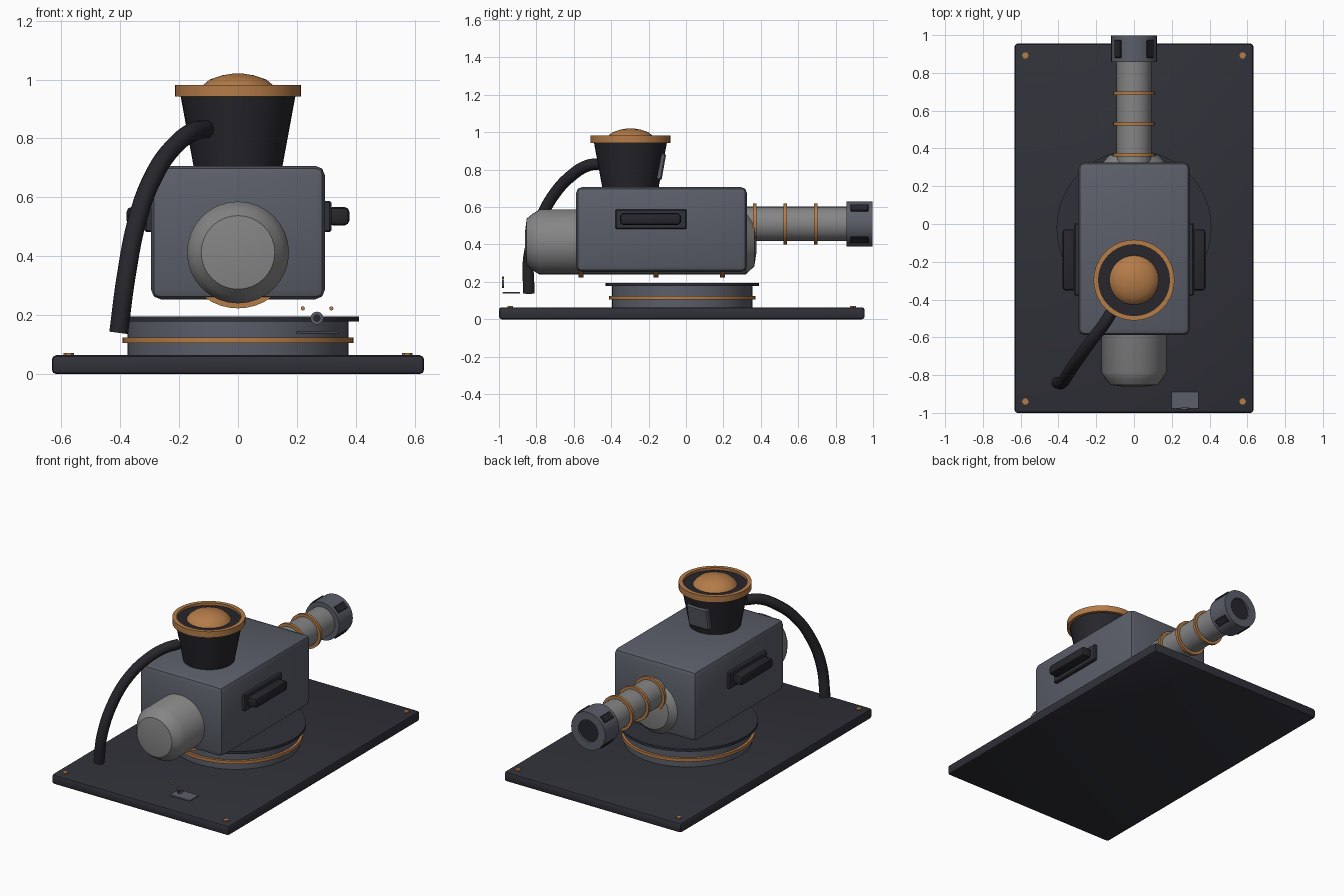
import bpy, bmesh, math
from mathutils import Matrix, Vector

if "Cube" in bpy.data.objects:
    bpy.data.objects.remove(bpy.data.objects["Cube"])


def material(name, rgb):
    m = bpy.data.materials.new(name)
    m.diffuse_color = (*rgb, 1)
    m.use_nodes = True
    m.node_tree.nodes["Principled BSDF"].inputs["Base Color"].default_value = m.diffuse_color
    return m


STEEL = material("blue_grey_steel", (0.105, 0.113, 0.142))
SILVER = material("light_grey_metal", (0.235, 0.235, 0.238))
CHARCOAL = material("charcoal", (0.030, 0.031, 0.041))
BLACK = material("black_rubber", (0.019, 0.019, 0.025))
COPPER = material("copper", (0.46, 0.20, 0.065))


def finish(bm, name, mat, smooth=True):
    bmesh.ops.recalc_face_normals(bm, faces=bm.faces)
    me = bpy.data.meshes.new(name)
    bm.to_mesh(me)
    bm.free()
    me.materials.append(mat)
    ob = bpy.data.objects.new(name, me)
    bpy.context.collection.objects.link(ob)
    if smooth:
        bpy.ops.object.select_all(action='DESELECT')
        ob.select_set(True)
        bpy.context.view_layer.objects.active = ob
        bpy.ops.object.shade_smooth_by_angle(angle=math.radians(35))
    return ob


def box(name, mat, lo, hi, bevel=0, segments=2, matrix=None):
    bm = bmesh.new()
    lo, hi = Vector(lo), Vector(hi)
    bmesh.ops.create_cube(bm, size=1)
    bmesh.ops.scale(bm, vec=hi - lo, verts=bm.verts)
    if bevel:
        bmesh.ops.bevel(bm, geom=bm.edges[:], offset=bevel, segments=segments,
                        profile=0.5, affect='EDGES')
    if matrix:
        bmesh.ops.transform(bm, matrix=matrix, verts=bm.verts)
    bmesh.ops.translate(bm, vec=(lo + hi) / 2, verts=bm.verts)
    return finish(bm, name, mat)


def lathe(name, mat, profile, centre, axis='Z', sides=40, closed=False):
    """Spin (radius, height) points; ends are capped unless the profile is a closed ring."""
    bm = bmesh.new()
    rings = []
    for r, h in profile:
        ring = []
        for i in range(sides):
            a = 2 * math.pi * i / sides
            c, s = r * math.cos(a), r * math.sin(a)
            ring.append(bm.verts.new((c, s, h) if axis == 'Z' else (c, h, s)))
        rings.append(ring)
    pairs = list(zip(rings, rings[1:]))
    if closed:
        pairs.append((rings[-1], rings[0]))
    for a, b in pairs:
        for i in range(sides):
            j = (i + 1) % sides
            bm.faces.new((a[i], a[j], b[j], b[i]))
    if not closed:
        bm.faces.new(rings[0])
        bm.faces.new(rings[-1])
    bmesh.ops.translate(bm, vec=centre, verts=bm.verts)
    return finish(bm, name, mat)


def disc(name, mat, r, h0, h1, centre, axis='Z', sides=40):
    return lathe(name, mat, [(r, h0), (r, h1)], centre, axis, sides)


def band(name, mat, r0, r1, h0, h1, centre, axis='Z', sides=40):
    return lathe(name, mat, [(r0, h0), (r1, h0), (r1, h1), (r0, h1)], centre, axis, sides, True)


# Base plate with corner bolts
box("base_plate", CHARCOAL, (-0.632, -1.0, 0), (0.632, 0.955, 0.064), 0.015)
for x in (-0.575, 0.575):
    for y in (-0.94, 0.893):
        disc("plate_bolt", COPPER, 0.018, 0.06, 0.071, (x, y, 0), sides=6)

# Turntable
T = (0, -0.02, 0)
disc("turntable_drum", STEEL, 0.376, 0.06, 0.18, T, sides=48)
band("turntable_band", COPPER, 0.37, 0.392, 0.105, 0.125, T, sides=48)
disc("turntable_top", CHARCOAL, 0.41, 0.178, 0.195, T, sides=48)

# Main housing
box("housing", STEEL, (-0.295, -0.588, 0.254), (0.295, 0.326, 0.707), 0.032)

# Drum running through the housing, with bands showing underneath
D = (0, 0, 0.413)
lathe("main_drum", SILVER,
      [(0.06, -0.86), (0.125, -0.852), (0.15, -0.822), (0.173, -0.785),
       (0.173, 0.32), (0.13, 0.365), (0.05, 0.378)], D, 'Y', 32)
for y in (-0.562, -0.16, 0.195):
    band("drum_band", COPPER, 0.165, 0.19, y - 0.013, y + 0.013, D, 'Y', 40)

# Side handles
for s in (-1, 1):
    def side(a, b):
        return sorted((s * a, s * b))
    x0, x1 = side(0.285, 0.317)
    box("handle_panel", CHARCOAL, (x0, -0.378, 0.482), (x1, 0.004, 0.588), 0.006, 1)
    x0, x1 = side(0.305, 0.378)
    box("side_handle", BLACK, (x0, -0.352, 0.505), (x1, -0.028, 0.567), 0.016, 2)

# Hopper with copper rim and dome
H = (0, -0.297, 0)
lathe("hopper", BLACK, [(0.148, 0.69), (0.199, 0.966)], H)
band("hopper_rim", COPPER, 0.188, 0.214, 0.943, 0.982, H)
lathe("hopper_dome", COPPER,
      [(0.134, 0.96), (0.122, 0.978), (0.096, 1.0), (0.055, 1.014), (0.012, 1.021)], H, sides=32)
box("hopper_hatch", STEEL, (-0.075, -0.165, 0.745), (0.075, -0.118, 0.89), 0.008, 1,
    Matrix.Rotation(math.radians(-10), 4, 'X'))

# Rear pipe and bands
P = (0, 0, 0.51)
disc("rear_pipe", SILVER, 0.092, 0.3, 0.87, P, 'Y', 32)
for y in (0.367, 0.53, 0.693):
    band("pipe_band", COPPER, 0.085, 0.11, y - 0.009, y + 0.009, P, 'Y', 32)

# Pipe coupling with a dark bore and four lugs
lathe("coupling", STEEL, [(0.07, 0.98), (0.07, 0.998), (0.121, 0.998), (0.121, 0.857), (0.07, 0.857)],
      P, 'Y', 32, True)
disc("coupling_bore", BLACK, 0.072, 0.86, 0.985, P, 'Y', 32)
for k in range(4):
    a = math.radians(45 + 90 * k)
    c = Vector((0.113 * math.cos(a), 0.927, 0.51 + 0.113 * math.sin(a)))
    half = Vector((0.013, 0.048, 0.024))
    box("coupling_lug", BLACK, c - half, c + half, 0.004, 1, Matrix.Rotation(-a, 4, 'Y'))

# Bent hose from the hopper down to the plate
path = [(-0.11, -0.45, 0.832), (-0.155, -0.525, 0.822), (-0.22, -0.61, 0.77), (-0.285, -0.70, 0.675),
        (-0.34, -0.78, 0.53), (-0.38, -0.84, 0.33), (-0.405, -0.84, 0.14)]
cu = bpy.data.curves.new("hose_path", 'CURVE')
cu.dimensions = '3D'
cu.bevel_depth = 0.032
cu.bevel_resolution = 3
cu.use_fill_caps = True
sp = cu.splines.new('BEZIER')
sp.bezier_points.add(len(path) - 1)
sp.resolution_u = 5
for p, co in zip(sp.bezier_points, path):
    p.co = co
    p.handle_left_type = p.handle_right_type = 'AUTO'
hose = bpy.data.objects.new("hose", cu)
bpy.context.collection.objects.link(hose)
cu.materials.append(BLACK)
bpy.ops.object.select_all(action='DESELECT')
hose.select_set(True)
bpy.context.view_layer.objects.active = hose
bpy.ops.object.convert(target='MESH')
bpy.ops.object.shade_smooth_by_angle(angle=math.radians(40))

# Small control tray at the front right
box("control_tray", STEEL, (0.197, -0.98, 0.137), (0.343, -0.888, 0.146), 0.002, 1)
band("control_dial", STEEL, 0.013, 0.022, -0.983, -0.972, (0.268, 0, 0.19), 'Y', 16)
disc("dial_face", BLACK, 0.014, -0.981, -0.974, (0.268, 0, 0.19), 'Y', 16)
for x in (0.22, 0.317):
    disc("control_stud", COPPER, 0.007, -0.983, -0.973, (x, 0, 0.223), 'Y', 10)
